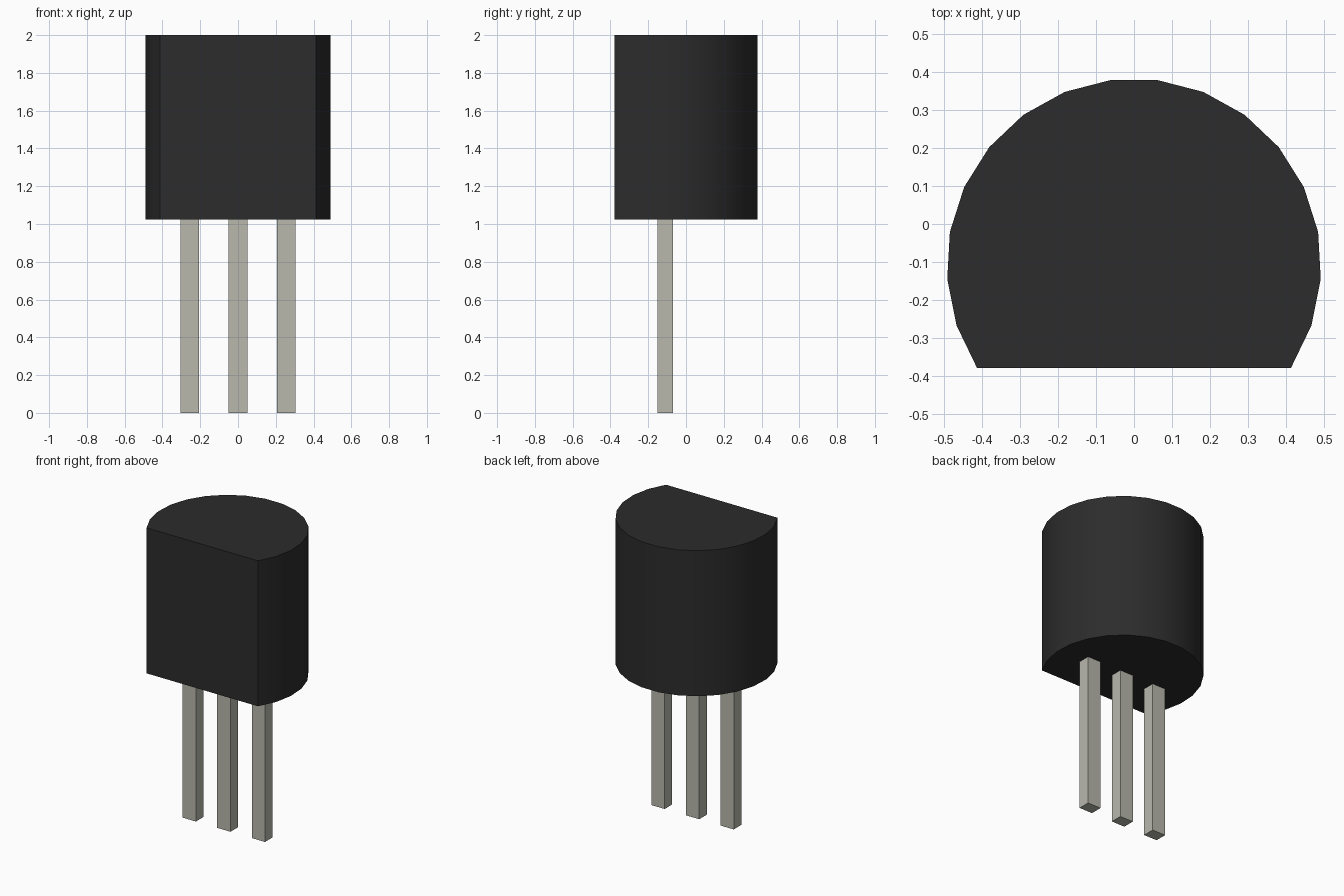
import bpy, bmesh, math

if "Cube" in bpy.data.objects:
    bpy.data.objects.remove(bpy.data.objects["Cube"])


def material(name, rgb):
    m = bpy.data.materials.new(name)
    m.diffuse_color = (*rgb, 1)
    m.use_nodes = True
    m.node_tree.nodes["Principled BSDF"].inputs["Base Color"].default_value = m.diffuse_color
    return m


def prism(name, outline, z0, z1, mat):
    """Extrude a counter-clockwise outline from z0 to z1."""
    bm = bmesh.new()
    base = bm.faces.new([bm.verts.new((x, y, z0)) for x, y in outline])
    top = bmesh.ops.extrude_face_region(bm, geom=[base], use_keep_orig=True)["geom"]
    for v in top:
        if isinstance(v, bmesh.types.BMVert):
            v.co.z = z1
    bmesh.ops.recalc_face_normals(bm, faces=bm.faces)
    mesh = bpy.data.meshes.new(name)
    bm.to_mesh(mesh)
    bm.free()
    obj = bpy.data.objects.new(name, mesh)
    bpy.context.collection.objects.link(obj)
    mesh.materials.append(mat)
    return obj


black = material("black_plastic", (0.025, 0.025, 0.025))
metal = material("tinned_metal", (0.48, 0.48, 0.42))

# D-shaped body: 17-segment arc closed by the flat front
SEGMENTS, RADIUS, CENTRE_Y, START = 17, 0.492, -0.11, math.radians(-33)
step = (math.pi - 2 * START) / SEGMENTS
arc = [(RADIUS * math.cos(START + i * step),
        CENTRE_Y + RADIUS * math.sin(START + i * step))
       for i in range(SEGMENTS + 1)]
body = prism("body", arc, 1.025, 2.0, black)
bpy.context.view_layer.objects.active = body
body.select_set(True)
bpy.ops.object.shade_smooth_by_angle(angle=math.radians(30))

# Three square leads
for side, x in (("left", -0.256), ("middle", 0), ("right", 0.256)):
    w = 0.049
    prism(side + "_lead",
          [(x - w, -0.15), (x + w, -0.15), (x + w, -0.07), (x - w, -0.07)],
          0, 1.025, metal)
